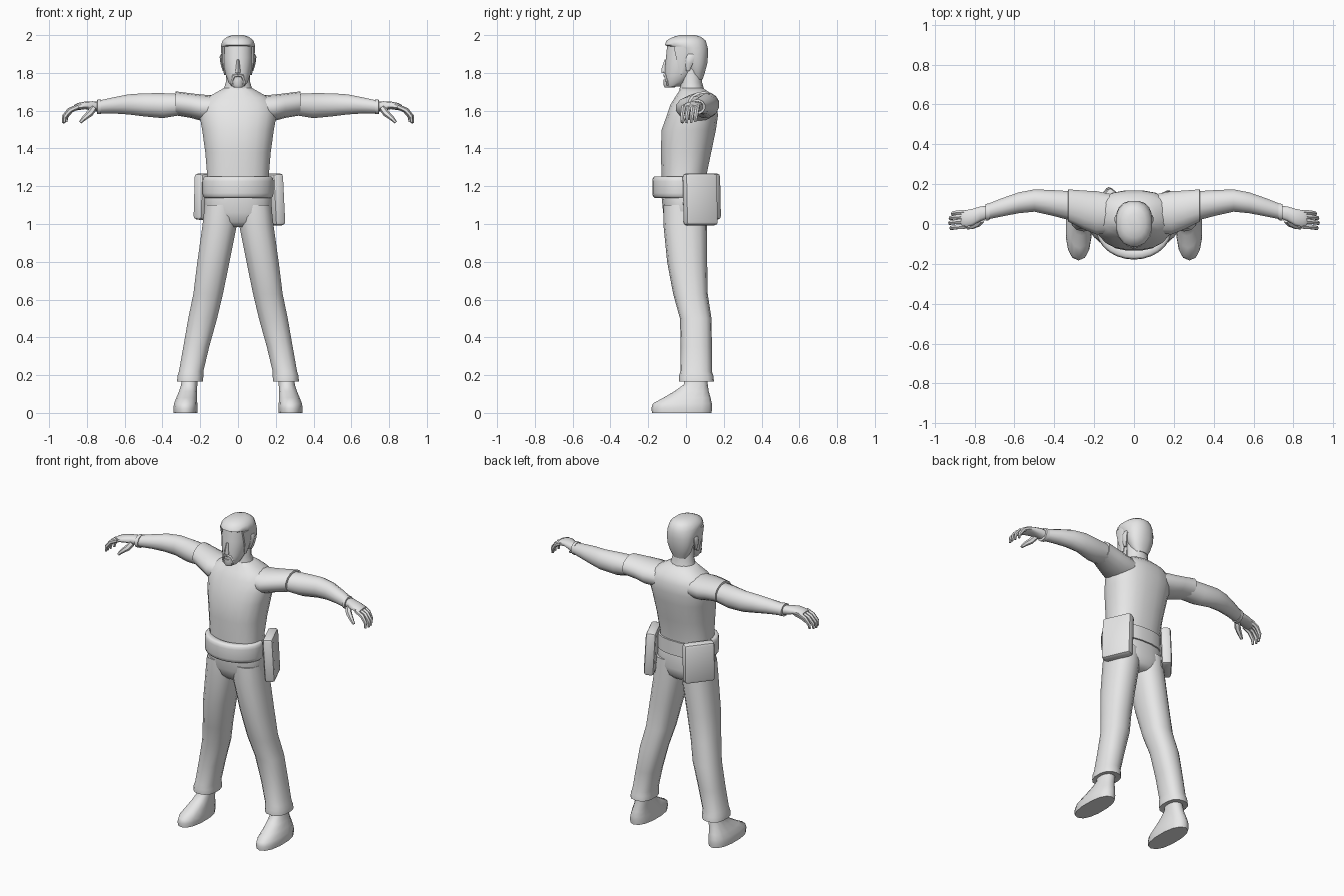
import bpy, bmesh, math
from mathutils import Vector, Matrix

grey = bpy.data.materials.new("plain_grey")
grey.diffuse_color = (0.8, 0.8, 0.8, 1)


def finish(bm, name, mirror=False, angle=50):
    bmesh.ops.recalc_face_normals(bm, faces=bm.faces[:])
    me = bpy.data.meshes.new(name)
    bm.to_mesh(me)
    bm.free()
    me.materials.append(grey)
    ob = bpy.data.objects.new(name, me)
    bpy.context.collection.objects.link(ob)
    if mirror:
        ob.modifiers.new("mirror", 'MIRROR')
    bpy.ops.object.select_all(action='DESELECT')
    ob.select_set(True)
    bpy.context.view_layer.objects.active = ob
    bpy.ops.object.shade_smooth_by_angle(angle=math.radians(angle))
    return ob


def skin(bm, rings, n=14, power=2.0):
    """Skin a row of superellipse rings, each (centre, half axis u, half axis v)."""
    loops = []
    for c, u, v in rings:
        loop = []
        for i in range(n):
            a = 2 * math.pi * (i + 0.5) / n
            cs, sn = math.cos(a), math.sin(a)
            p = Vector(c)
            p += Vector(u) * math.copysign(abs(cs) ** (2 / power), cs)
            p += Vector(v) * math.copysign(abs(sn) ** (2 / power), sn)
            loop.append(bm.verts.new(p))
        loops.append(loop)
    for a, b in zip(loops, loops[1:]):
        for i in range(n):
            j = (i + 1) % n
            bm.faces.new((a[i], a[j], b[j], b[i]))
    bm.faces.new(loops[0])
    bm.faces.new(loops[-1])


def upright(name, rows, mirror=False, n=14, power=2.0):
    """Rows of z, x centre, x half width, y front, y back."""
    bm = bmesh.new()
    skin(bm, [((x, (f + b) / 2, z), (r, 0, 0), (0, (b - f) / 2, 0))
              for z, x, r, f, b in rows], n, power)
    return finish(bm, name, mirror)


def sideways(name, rows, n=12, power=2.0):
    """Rows of x, y front, y back, z bottom, z top; mirrored."""
    bm = bmesh.new()
    skin(bm, [((x, (f + b) / 2, (lo + hi) / 2), (0, (b - f) / 2, 0), (0, 0, (hi - lo) / 2))
              for x, f, b, lo, hi in rows], n, power)
    return finish(bm, name, True)


def tube(bm, path, n=6):
    """Round tube along points (x, y, z, radius) that bends in the xz plane."""
    pts = [Vector(p[:3]) for p in path]
    rings = []
    for i, p in enumerate(pts):
        t = (pts[min(i + 1, len(pts) - 1)] - pts[max(i - 1, 0)]).normalized()
        v = t.cross(Vector((0, 1, 0))).normalized()
        r = path[i][3]
        rings.append((p, t.cross(v) * r, v * r))
    skin(bm, rings, n)


# Torso
upright("shirt", [
    (1.18, 0, .17, -.13, .105), (1.26, 0, .165, -.13, .11), (1.38, 0, .175, -.135, .135),
    (1.50, 0, .192, -.13, .16), (1.57, 0, .205, -.105, .17), (1.63, 0, .20, -.085, .168),
    (1.67, 0, .165, -.06, .15), (1.70, 0, .11, -.04, .12), (1.72, 0, .075, -.03, .09)],
    n=20, power=2.4)

# Trousers
upright("hips", [
    (.985, 0, .10, -.08, .08), (1.01, 0, .15, -.105, .105), (1.06, 0, .182, -.122, .115),
    (1.14, 0, .178, -.13, .11), (1.22, 0, .168, -.128, .10)], n=20, power=2.4)
upright("trouser_leg", [
    (1.10, .09, .088, -.12, .11), (1.0, .096, .093, -.12, .112), (.80, .130, .087, -.10, .112),
    (.63, .158, .080, -.068, .115), (.50, .187, .078, -.032, .135), (.35, .221, .070, -.028, .137),
    (.22, .248, .066, -.03, .137), (.195, .252, .070, -.037, .145), (.165, .254, .070, -.037, .148),
    (.168, .254, .055, -.025, .13)], True, 14, 2.4)

# Shoes
upright("shoe", [
    (0, .278, .064, -.18, .135), (.025, .278, .066, -.183, .138), (.05, .277, .063, -.175, .137),
    (.08, .272, .056, -.12, .13), (.115, .265, .048, -.06, .12), (.15, .258, .044, -.012, .115),
    (.19, .254, .044, -.008, .11)], True, 14, 2.3)

# Arms: sleeve, bare arm, wrist band and palm
sideways("sleeve", [
    (.10, -.05, .15, 1.54, 1.68), (.19, -.055, .168, 1.545, 1.685), (.25, -.03, .17, 1.562, 1.692),
    (.33, .01, .176, 1.575, 1.702), (.332, .02, .168, 1.582, 1.694)], 14)
sideways("arm", [
    (.30, .01, .166, 1.575, 1.69), (.40, .037, .172, 1.558, 1.695), (.50, .06, .176, 1.568, 1.694),
    (.58, .052, .160, 1.578, 1.688), (.66, .037, .132, 1.584, 1.672), (.735, .022, .102, 1.585, 1.655)])
sideways("wrist_band", [
    (.725, .018, .106, 1.58, 1.661), (.745, .015, .102, 1.58, 1.66), (.746, .025, .09, 1.59, 1.65)])
sideways("palm", [
    (.735, .028, .092, 1.592, 1.648), (.77, .014, .090, 1.60, 1.650), (.81, -.01, .078, 1.608, 1.648),
    (.85, -.015, .07, 1.602, 1.640), (.868, -.008, .062, 1.60, 1.630)], 10, 2.4)

# Fingers and thumb
bm = bmesh.new()
for y, s in ((-.012, .93), (.014, 1.0), (.038, .97), (.060, .82)):
    tube(bm, [(.845, y, 1.622, .013), (.845 + .048 * s, y - .003, 1.602, .013),
              (.845 + .078 * s, y - .008, 1.568, .011),
              (.845 + .080 * s, y - .012, 1.568 - .034 * s, .007)])
tube(bm, [(.765, .022, 1.612, .018), (.785, .002, 1.585, .018),
          (.815, -.014, 1.56, .013), (.835, -.02, 1.538, .008)])
finish(bm, "fingers", True)

# Neck and face
upright("neck", [
    (1.64, 0, .10, -.05, .12), (1.70, 0, .082, -.035, .10), (1.75, 0, .066, -.03, .085),
    (1.84, 0, .066, -.03, .085)])
upright("face", [
    (1.728, 0, .035, -.105, -.03), (1.75, 0, .052, -.112, 0), (1.79, 0, .066, -.112, .04),
    (1.83, 0, .075, -.113, .07), (1.88, 0, .081, -.108, .08), (1.96, 0, .080, -.10, .08)],
    n=16, power=2.2)
bm = bmesh.new()
skin(bm, [((0, -.108, 1.80), (.017, 0, 0), (0, .022, 0)),
          ((0, -.108, 1.82), (.014, 0, 0), (0, .022, 0)),
          ((0, -.104, 1.87), (.007, 0, 0), (0, .010, 0))], 6)
finish(bm, "nose")

# Beard: chin tuft, moustache and side strips
upright("chin_beard", [
    (1.722, 0, .022, -.112, -.06), (1.735, 0, .034, -.119, -.05), (1.765, 0, .026, -.119, -.06)], n=10)
bm = bmesh.new()
tube(bm, [(0, -.112, 1.789, .009), (.022, -.108, 1.784, .009), (.034, -.10, 1.755, .008),
          (.030, -.10, 1.735, .007)])
finish(bm, "moustache", True)

# Hair cap, sideburns and ears
upright("hair", [
    (1.765, 0, .045, .03, .088), (1.80, 0, .066, .015, .10), (1.85, 0, .083, -.01, .114),
    (1.90, 0, .089, -.04, .118), (1.932, 0, .091, -.08, .117), (1.948, 0, .091, -.114, .113),
    (1.972, 0, .083, -.105, .105), (1.99, 0, .06, -.07, .082), (2.0, 0, .03, -.035, .05)], n=16, power=2.2)
upright("sideburn", [
    (1.79, .064, .010, -.035, -.015), (1.86, .078, .011, -.05, .02),
    (1.94, .078, .012, -.07, .04)], True, 8)
upright("ear", [
    (1.81, .074, .008, .0, .02), (1.85, .084, .010, -.005, .038), (1.885, .088, .010, .0, .048),
    (1.90, .084, .006, .01, .04)], True, 8)

# Padded belt around the front, thin belt behind
bm = bmesh.new()
rings = []
for i in range(15):
    a = math.radians(174 + 192 * i / 14)
    d = Vector((math.cos(a), math.sin(a), 0))
    thick = .026 if 0 < i < 14 else .020
    rings.append((Vector((.164 * d.x, -.025 + .128 * d.y, 1.195)), d * thick, (0, 0, .057)))
skin(bm, rings, 12, 4.5)
finish(bm, "front_belt")
upright("back_belt", [(1.15, 0, .174, -.12, .118), (1.24, 0, .174, -.12, .118)], n=20, power=2.4)


# Hip pouches: rounded boxes turned towards the back
def pouch(name, centre, size, turn, lean):
    bm = bmesh.new()
    bmesh.ops.create_cube(bm, size=1)
    bmesh.ops.scale(bm, vec=size, verts=bm.verts[:])
    bmesh.ops.bevel(bm, geom=bm.edges[:], offset=.018, segments=2, affect='EDGES', profile=.5)
    m = (Matrix.Translation(centre) @ Matrix.Rotation(math.radians(turn), 4, 'Z')
         @ Matrix.Rotation(math.radians(lean), 4, 'Y'))
    bmesh.ops.transform(bm, matrix=m, verts=bm.verts[:])
    finish(bm, name, angle=40)


pouch("right_pouch", (.185, .075, 1.13), (.062, .185, .275), 24, -3)
pouch("left_pouch", (-.158, .098, 1.145), (.062, .185, .245), -38, 2)
